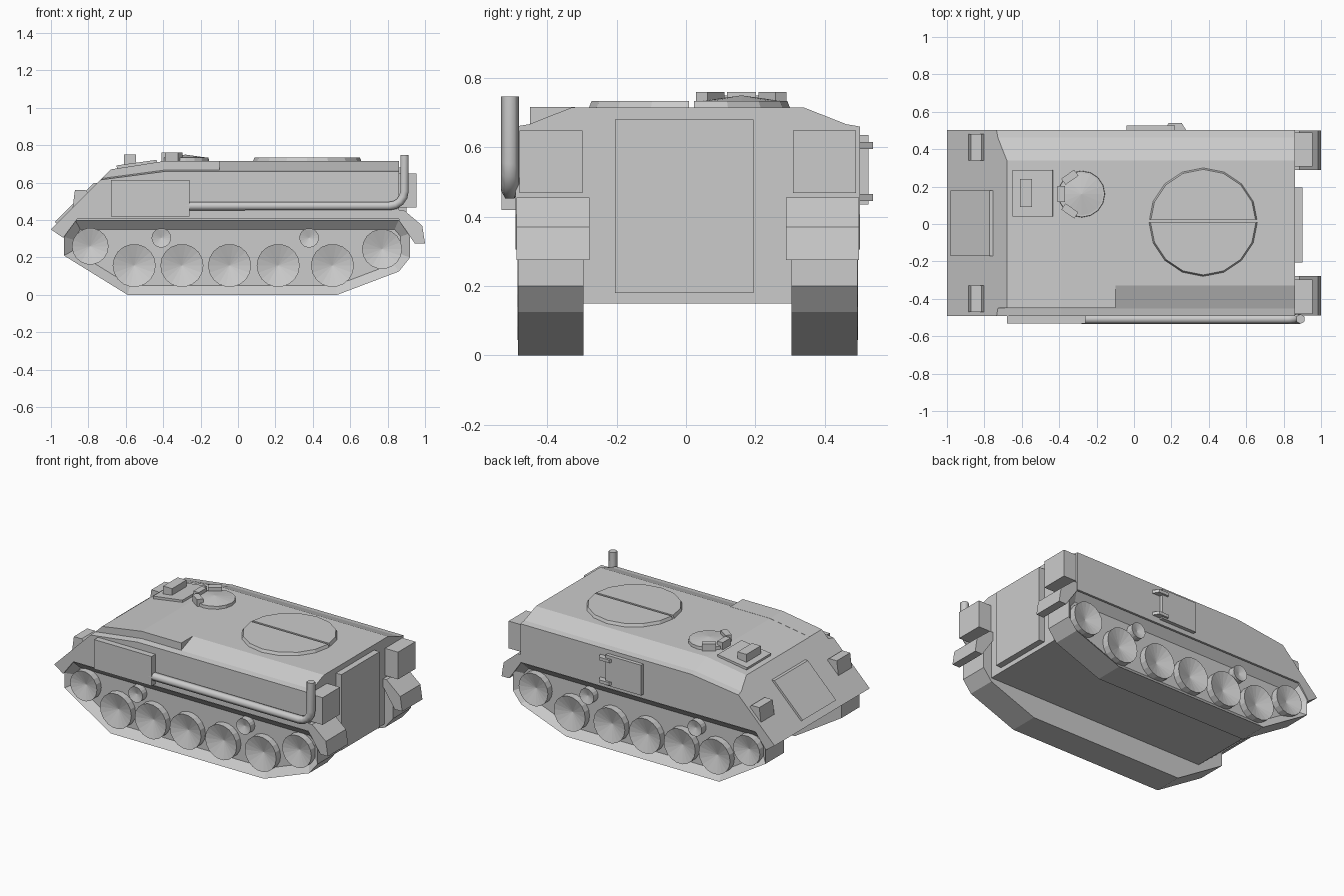
import bpy, bmesh
from math import sin, cos, pi, radians, atan2
from mathutils import Matrix, Vector

if "Cube" in bpy.data.objects:
    bpy.data.objects.remove(bpy.data.objects["Cube"])

YC = 0.005  # centreline


def finish(bm, name):
    bmesh.ops.recalc_face_normals(bm, faces=bm.faces)
    me = bpy.data.meshes.new(name)
    bm.to_mesh(me)
    bm.free()
    ob = bpy.data.objects.new(name, me)
    bpy.context.collection.objects.link(ob)
    return ob


def loft_bm(rings):
    bm = bmesh.new()
    vs = [[bm.verts.new(p) for p in r] for r in rings]
    n = len(rings[0])
    for a, b in zip(vs, vs[1:]):
        for i in range(n):
            bm.faces.new((a[i], a[(i + 1) % n], b[(i + 1) % n], b[i]))
    bm.faces.new(vs[0])
    bm.faces.new(vs[-1])
    bmesh.ops.recalc_face_normals(bm, faces=bm.faces)
    return bm


def prism_bm(pts, y0, y1):
    return loft_bm([[(x, y, z) for x, z in pts] for y in (y0, y1)])


def prism(name, pts, y0, y1):
    return finish(prism_bm(pts, y0, y1), name)


def box(name, x0, x1, y0, y1, z0, z1):
    return prism(name, [(x0, z0), (x1, z0), (x1, z1), (x0, z1)], y0, y1)


def disc(name, x, y, z, r1, r2, h, n):
    bm = bmesh.new()
    bmesh.ops.create_cone(bm, cap_ends=True, segments=n, radius1=r1, radius2=r2,
                          depth=h, matrix=Matrix.Translation((x, y, z + h / 2)))
    return bm, name


def outer_face(bm, s):
    return max(bm.faces, key=lambda f: f.calc_center_median().y * s)


# Upper hull: stations along x; the first lies on the sloping front plate
def hull_ring(x, zr, zb, slanted=False):
    half = [(0.497, zb), (0.497, zr - 0.055), (0.457, zr - 0.048), (0.335, zr)]
    pts = half + [(-y, z) for y, z in reversed(half)]
    return [(z - 1.35 if slanted else x, y + YC, z) for y, z in pts]


finish(loft_bm([hull_ring(0, 0.67, 0.405, True), hull_ring(-0.39, 0.715, 0.405),
                hull_ring(0.86, 0.715, 0.405)]), "upper_hull")
prism("nose_lip", [(-1, 0.35), (-0.945, 0.405), (-0.86, 0.405), (-0.935, 0.305)],
      YC - 0.497, YC + 0.497)
prism("lower_hull", [(-0.935, 0.31), (-0.75, 0.15), (0.86, 0.15), (0.86, 0.41), (-0.86, 0.41)],
      YC - 0.31, YC + 0.31)


# Raised roof corner over the engine
def corner_ring(x, zr, slanted=False):
    pts = [(-0.32, zr - 0.06), (-0.32, zr), (-0.45, zr), (-0.45, zr - 0.06)]
    return [(z - 1.35 if slanted else x, y, z) for y, z in pts]


finish(loft_bm([corner_ring(0, 0.671, True), corner_ring(-0.39, 0.716),
                corner_ring(-0.10, 0.716)]), "engine_cover")

# Tracks with recessed sides, dished wheels and return rollers
TRACK = [(-0.87, 0.40), (0.86, 0.40), (0.92, 0.33), (0.92, 0.20), (0.86, 0.125),
         (0.53, 0), (-0.59, 0), (-0.93, 0.21), (-0.93, 0.31)]
WHEELS = [(-0.79, 0.26, 0.098)] + [(x, 0.157, 0.115) for x in (-0.555, -0.30, -0.045, 0.215, 0.505)] \
    + [(0.77, 0.245, 0.107), (-0.41, 0.305, 0.052), (0.38, 0.305, 0.052)]
for s, side in ((-1, "right"), (1, "left")):
    bm = prism_bm(TRACK, YC + s * 0.30, YC + s * 0.49)
    bmesh.ops.inset_region(bm, faces=[outer_face(bm, s)], thickness=0.05, use_even_offset=True)
    face = outer_face(bm, s)
    face = max((f for f in bm.faces if len(f.verts) == len(TRACK)),
               key=lambda f: f.calc_center_median().y * s)
    for v in face.verts:
        v.co.y -= s * 0.045
    finish(bm, "track_" + side)
    for i, (x, z, r) in enumerate(WHEELS):
        n = 18
        pts = [(x + r * cos(2 * pi * k / n), z + r * sin(2 * pi * k / n)) for k in range(n)]
        bm = prism_bm(pts, YC + s * 0.43, YC + s * 0.491)
        bmesh.ops.poke(bm, faces=[outer_face(bm, s)], offset=-r * 0.3)
        finish(bm, f"wheel_{side}_{i}")
    # Rear stowage boxes, mudguards and headlamps
    y0, y1 = sorted((YC + s * 0.303, YC + s * 0.485))
    box("rear_box_" + side, 0.85, 0.955, y0, y1, 0.468, 0.648)
    y0, y1 = sorted((YC + s * 0.283, YC + s * 0.494))
    prism("mudguard_" + side, [(0.86, 0.455), (0.885, 0.455), (0.985, 0.37), (1.0, 0.275),
                               (0.945, 0.275), (0.86, 0.40)], y0, y1)
    y0, y1 = sorted((YC + s * 0.335, YC + s * 0.475))
    prism("headlamp_" + side, [(-0.885, 0.46), (-0.872, 0.56), (-0.815, 0.56), (-0.80, 0.545)], y0, y1)

# Rear door
box("rear_door", 0.85, 0.90, -0.205, 0.195, 0.18, 0.68)

# Front access plate lying on the sloping plate
prism("front_plate", [(-0.965, 0.38), (-0.98, 0.39), (-0.773, 0.597), (-0.75, 0.597)], -0.17, 0.18)

# Two-leaf roof hatch
for s in (-1, 1):
    bm, name = disc(f"roof_hatch_leaf_{s + 1}", 0.37, 0.01, 0.71, 0.292, 0.282, 0.024, 16)
    cut = bmesh.ops.bisect_plane(bm, geom=bm.verts[:] + bm.edges[:] + bm.faces[:],
                                 plane_co=(0, 0.016 + s * 0.007, 0), plane_no=(0, s, 0), clear_inner=True)
    bmesh.ops.holes_fill(bm, edges=[e for e in bm.edges if e.is_boundary])
    finish(bm, name)

# Commander hatch with a low cone lid and three periscopes
CX, CY = -0.28, 0.16
finish(*disc("commander_hatch", CX, CY, 0.71, 0.125, 0.123, 0.024, 16))
finish(*disc("commander_lid", CX, CY, 0.733, 0.12, 0.0, 0.017, 16))
for i, a in enumerate((125, 180, 235)):
    ob = box(f"periscope_{i}", -0.02, 0.02, -0.042, 0.042, 0, 0.05)
    a = radians(a)
    ob.matrix_world = Matrix.Translation((CX + 0.11 * cos(a), CY + 0.11 * sin(a), 0.71)) \
        @ Matrix.Rotation(a, 4, 'Z')

# Driver hatch on the sloped roof, with its periscope
prism("driver_hatch", [(-0.645, 0.67), (-0.65, 0.692), (-0.435, 0.722), (-0.43, 0.70)], 0.04, 0.29)
box("driver_periscope", -0.61, -0.545, 0.09, 0.24, 0.69, 0.75)

# Exhaust: silencer box and pipe turning up at the rear
box("silencer_box", -0.68, -0.26, -0.532, -0.48, 0.42, 0.615)
cu = bpy.data.curves.new("exhaust_pipe", 'CURVE')
cu.dimensions = '3D'
cu.bevel_depth = 0.026
cu.bevel_resolution = 1
cu.use_fill_caps = True
bend = [(0.81 + 0.08 * sin(t * pi / 8), 0.555 - 0.08 * cos(t * pi / 8)) for t in range(5)]
path = [(-0.28, 0.475)] + bend + [(0.89, 0.747)]
sp = cu.splines.new('POLY')
sp.points.add(len(path) - 1)
for p, (x, z) in zip(sp.points, path):
    p.co = (x, -0.508, z, 1)
bpy.context.collection.objects.link(bpy.data.objects.new("exhaust_pipe", cu))

# Side locker door on the left with two hinges
box("side_door", -0.04, 0.22, 0.49, 0.526, 0.435, 0.635)
for i, z in enumerate((0.455, 0.605)):
    bm = loft_bm([[(x, y, z + d) for x, y in ((0.165, 0.50), (0.185, 0.54), (0.255, 0.54), (0.28, 0.50))]
                  for d in (-0.01, 0.01)])
    finish(bm, f"side_hinge_{i}")
